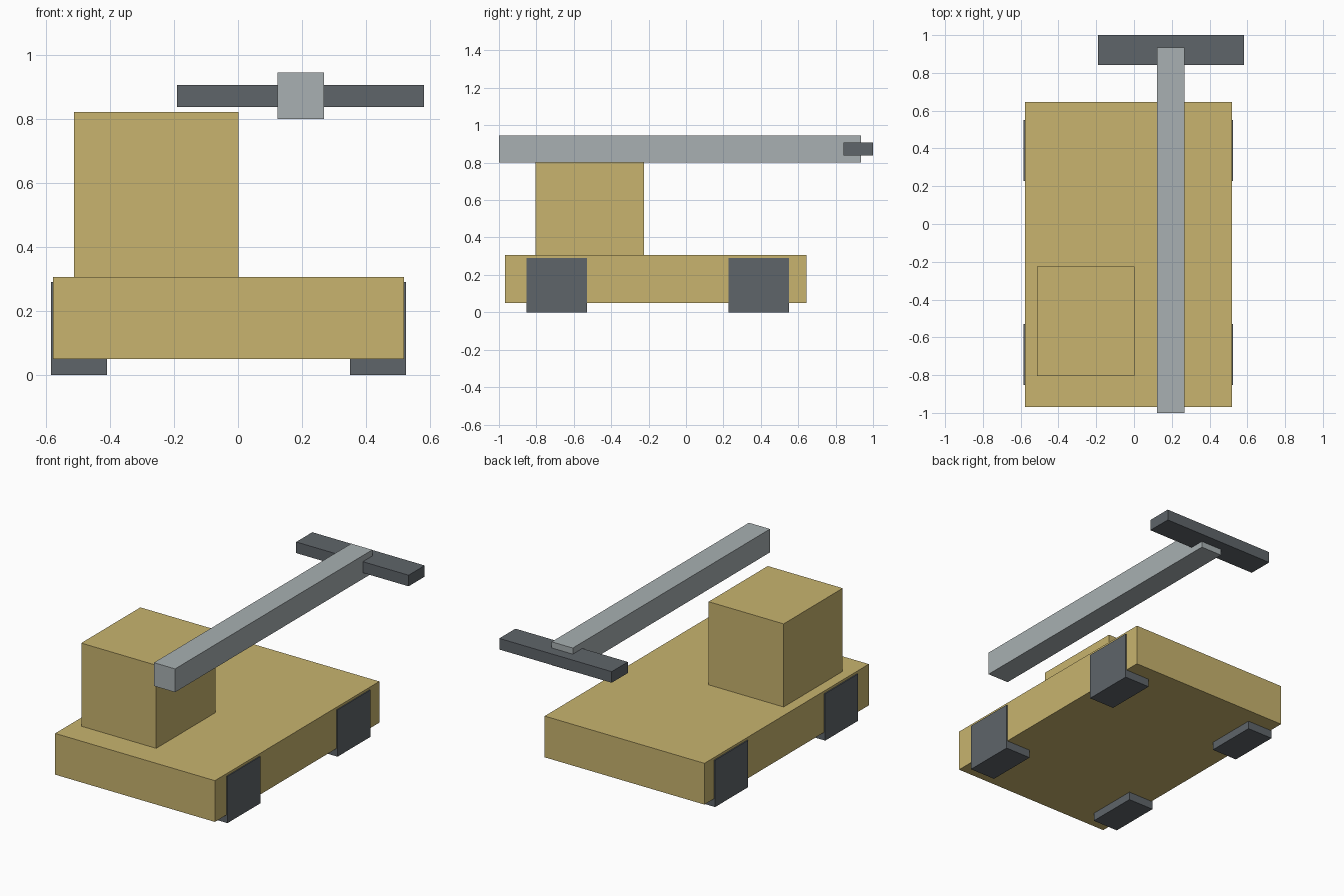
import bpy

if "Cube" in bpy.data.objects:
    bpy.data.objects.remove(bpy.data.objects["Cube"])


def material(name, rgb):
    m = bpy.data.materials.new(name)
    m.diffuse_color = (*rgb, 1.0)
    m.use_nodes = True
    m.node_tree.nodes["Principled BSDF"].inputs["Base Color"].default_value = m.diffuse_color
    return m


ochre = material("ochre_paint", (0.578, 0.456, 0.156))
steel = material("light_steel", (0.392, 0.434, 0.445))
dark = material("dark_grey", (0.114, 0.130, 0.144))


def box(name, x, y, z, mat):
    """Box spanning the given (min, max) ranges."""
    spans = (x, y, z)
    bpy.ops.mesh.primitive_cube_add(size=1, location=[(a + b) / 2 for a, b in spans])
    ob = bpy.context.object
    ob.name = name
    ob.scale = [b - a for a, b in spans]
    bpy.ops.object.transform_apply(location=False, rotation=False, scale=True)
    ob.data.materials.append(mat)
    return ob


# Chassis and offset cab
box("chassis", (-0.578, 0.519), (-0.968, 0.645), (0.05, 0.306), ochre)
box("cab", (-0.513, 0.002), (-0.805, -0.225), (0.306, 0.822), ochre)

# Floating boom with a cross bar at its rear end
box("boom", (0.123, 0.268), (-1.0, 0.935), (0.80, 0.945), steel)
box("cross_bar", (-0.19, 0.582), (0.842, 1.0), (0.838, 0.907), dark)

# Four square wheels
for side, x in (("left", (-0.585, -0.41)), ("right", (0.35, 0.525))):
    for end, y in (("front", (-0.853, -0.53)), ("rear", (0.227, 0.55))):
        box(f"wheel_{end}_{side}", x, y, (0.0, 0.291), dark)
